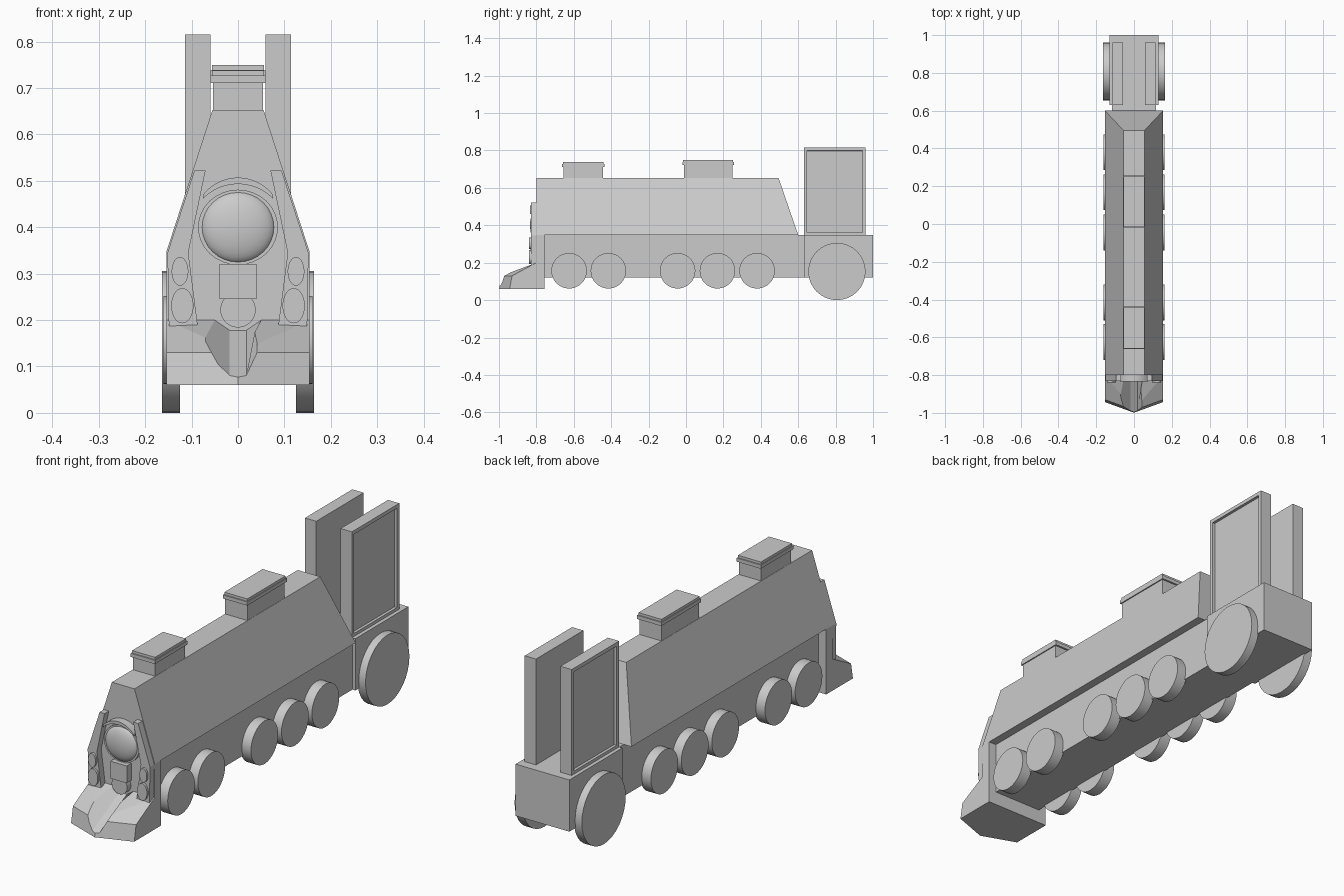
import bpy, bmesh, math
from mathutils import Matrix, Vector

if "Cube" in bpy.data.objects:
    bpy.data.objects.remove(bpy.data.objects["Cube"])


def finish(name, bm):
    bmesh.ops.recalc_face_normals(bm, faces=bm.faces[:])
    me = bpy.data.meshes.new(name)
    bm.to_mesh(me)
    bm.free()
    ob = bpy.data.objects.new(name, me)
    bpy.context.collection.objects.link(ob)
    return ob


def loft(name, a, b):
    """Closed solid between two matching 3D outlines."""
    bm = bmesh.new()
    va = [bm.verts.new(p) for p in a]
    vb = [bm.verts.new(p) for p in b]
    n = len(a)
    bm.faces.new(va)
    bm.faces.new(vb[::-1])
    for i in range(n):
        bm.faces.new((va[i], va[(i + 1) % n], vb[(i + 1) % n], vb[i]))
    return finish(name, bm)


def rect(x, y0, y1, z):
    return [(-x, y0, z), (x, y0, z), (x, y1, z), (-x, y1, z)]


def block(name, x, y0, y1, z0, z1):
    return loft(name, rect(x, y0, y1, z0), rect(x, y0, y1, z1))


def plate(name, pts, y0, y1):
    """Extrude an x/z outline along y."""
    return loft(name, [(x, y0, z) for x, z in pts], [(x, y1, z) for x, z in pts])


def ellipse(cx, cz, rx, rz, n=32):
    return [(cx + rx * math.cos(2 * math.pi * i / n),
             cz + rz * math.sin(2 * math.pi * i / n)) for i in range(n)]


def smooth(ob):
    bpy.ops.object.select_all(action='DESELECT')
    ob.select_set(True)
    bpy.context.view_layer.objects.active = ob
    bpy.ops.object.shade_smooth_by_angle(angle=math.radians(30))


# Main body, chassis and rear platform
loft("boiler_casing", rect(0.154, -0.80, 0.60, 0.348), rect(0.055, -0.80, 0.495, 0.653))
block("chassis", 0.117, -0.765, 0.64, 0.12, 0.348)
block("front_plate", 0.154, -0.80, -0.757, 0.06, 0.348)
block("rear_platform", 0.131, 0.63, 1.0, 0.12, 0.348)

# Roof boxes with overhanging caps
for name, y0, y1, top in (("front_roof_box", -0.655, -0.445, 0.738),
                          ("rear_roof_box", -0.012, 0.248, 0.75)):
    block(name, 0.054, y0, y1, 0.62, top - 0.02)
    block(name + "_rim", 0.059, y0 - 0.008, y1 + 0.008, top - 0.027, top - 0.011)
    block(name + "_cap", 0.056, y0 - 0.003, y1 + 0.003, top - 0.012, top)

# Cab side panels with recessed outer faces
for s, side in ((1, "right"), (-1, "left")):
    bm = bmesh.new()
    mat = Matrix.Translation((s * 0.087, 0.795, 0.58)) @ Matrix.Diagonal((0.055, 0.33, 0.47, 1))
    bmesh.ops.create_cube(bm, size=1, matrix=mat)
    bm.normal_update()
    outer = [f for f in bm.faces if f.normal.x * s > 0.9]
    bmesh.ops.inset_individual(bm, faces=outer, thickness=0.023)
    bmesh.ops.inset_individual(bm, faces=outer, thickness=0.0005, depth=-0.012)
    finish("cab_panel_" + side, bm)

# Wheels
wheels = [(y, 0.157, 0.095, 0.11, 0.161) for y in (-0.625, -0.415, -0.045, 0.168, 0.38)]
wheels.append((0.807, 0.153, 0.153, 0.125, 0.164))
for s, side in ((1, "right"), (-1, "left")):
    for i, (y, z, r, x0, x1) in enumerate(wheels):
        ring = ellipse(y, z, r, r)
        w = loft(f"wheel_{side}_{i + 1}", [(s * x0, a, b) for a, b in ring],
                 [(s * x1, a, b) for a, b in ring])
        smooth(w)

# Pointed pilot with a tapering centre channel
bm = bmesh.new()
bottom = [(-0.154, -0.757, 0.06), (-0.154, -0.943, 0.06), (0, -0.999, 0.06),
          (0.154, -0.943, 0.06), (0.154, -0.757, 0.06)]
brow = [(-0.154, -0.93, 0.13), (0, -0.986, 0.13), (0.154, -0.93, 0.13)]
top = [(-0.154, -0.80, 0.20), (0.154, -0.80, 0.20)]
back = [(-0.154, -0.757, 0.20), (0.154, -0.757, 0.20)]
for p in bottom + brow + top + back:
    bm.verts.new(p)
bmesh.ops.convex_hull(bm, input=bm.verts[:])
pilot = finish("pilot", bm)


def channel(y):
    t = (y + 0.80) / -0.19
    lip, floor = 0.20 - 0.07 * t, 0.178 - 0.098 * t
    k = (0.05 - 0.018) / (lip - floor)
    w = 0.05 + k * 0.05
    return [(-0.018, y, floor), (0.018, y, floor), (w, y, lip + 0.05), (-w, y, lip + 0.05)]


cutter = loft("channel_cutter", channel(-0.80), channel(-1.03))
cutter.hide_render = True
cut = pilot.modifiers.new("channel", 'BOOLEAN')
cut.operation, cut.solver, cut.object = 'DIFFERENCE', 'EXACT', cutter
bpy.context.view_layer.objects.active = pilot
bpy.ops.object.modifier_apply(modifier=cut.name)
bpy.data.objects.remove(cutter)

# Headlight: rim and shallow convex lens
smooth(plate("headlight_rim", ellipse(0, 0.40, 0.086, 0.081), -0.812, -0.78))
bm = bmesh.new()
bmesh.ops.create_uvsphere(bm, u_segments=32, v_segments=16, radius=0.08)
bmesh.ops.transform(bm, verts=bm.verts[:], matrix=Matrix.Translation((0, -0.805, 0.40))
                    @ Matrix.Diagonal((1, 0.36, 0.97, 1)) @ Matrix.Rotation(math.pi / 2, 4, 'X'))
smooth(finish("headlight_lens", bm))

# Headlight visor, an arched strip above the lens
angles = [math.radians(a) for a in range(40, 141, 5)]
arc = [(0.098 * math.cos(a), 0.405 + 0.102 * math.sin(a)) for a in angles]
arc += [(0.098 * math.cos(a), 0.405 + 0.088 * math.sin(a)) for a in reversed(angles)]
smooth(plate("headlight_visor", arc, -0.835, -0.79))

# Centre box and coupling disc under the headlight
block("centre_box", 0.04, -0.832, -0.79, 0.245, 0.321)
smooth(plate("coupling_disc", ellipse(0, 0.222, 0.038, 0.038), -0.826, -0.79))

# Side fairings with two lamps each
fairing = [(0.094, 0.522), (0.152, 0.345), (0.149, 0.187), (0.087, 0.19),
           (0.107, 0.345), (0.07, 0.522)]
for s, side in ((1, "right"), (-1, "left")):
    plate("fairing_" + side, [(s * x, z) for x, z in fairing], -0.83, -0.79)
    smooth(plate("upper_lamp_" + side, ellipse(s * 0.125, 0.305, 0.018, 0.031), -0.84, -0.82))
    smooth(plate("lower_lamp_" + side, ellipse(s * 0.12, 0.231, 0.024, 0.038), -0.84, -0.82))
